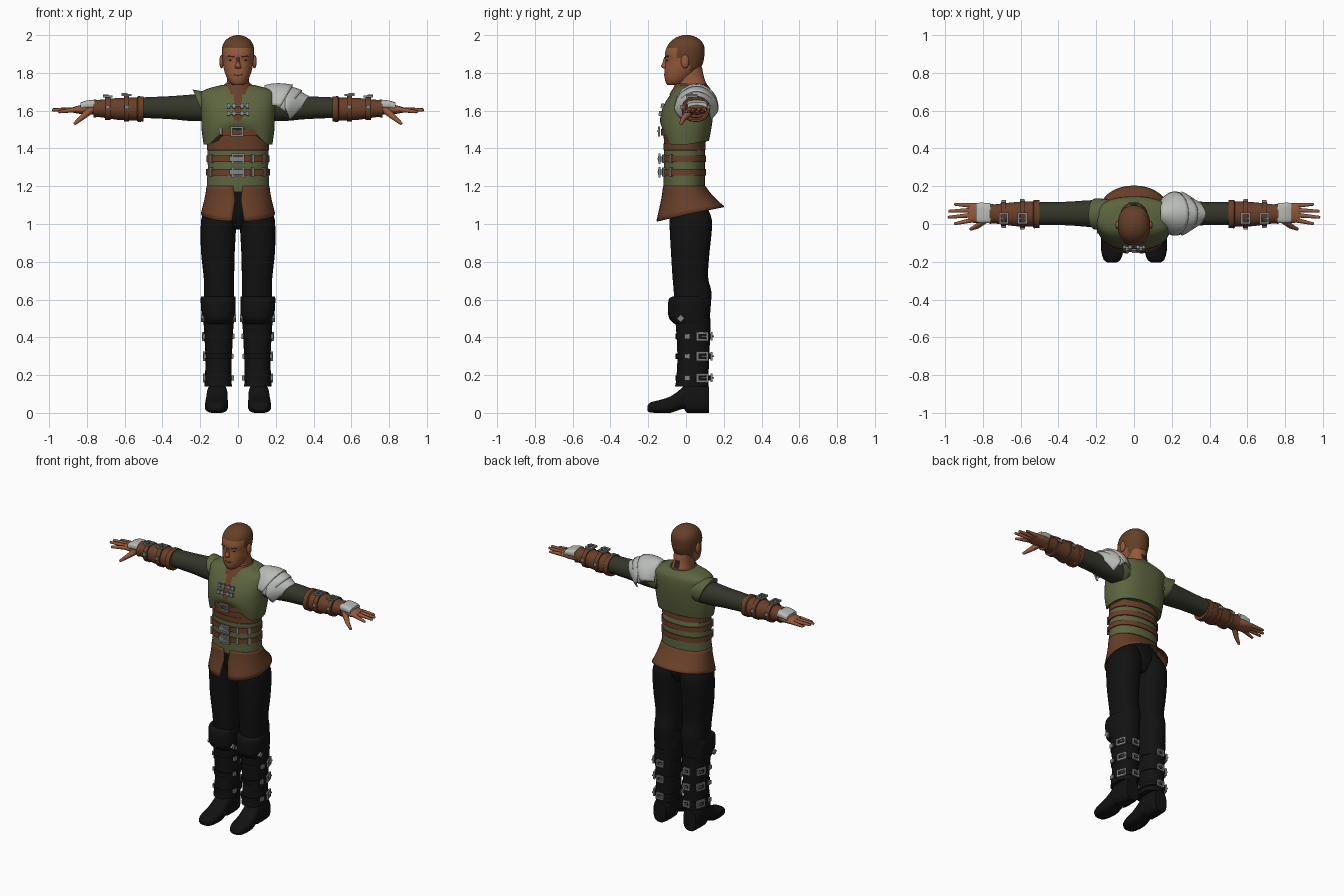
import bpy, bmesh
from math import sin, cos, pi, radians, copysign
from mathutils import Matrix, Vector, Euler

cube = bpy.data.objects.get("Cube")
if cube:
    bpy.data.objects.remove(cube, do_unlink=True)


def material(name, rgb):
    mat = bpy.data.materials.new(name)
    mat.use_nodes = True
    mat.diffuse_color = (*rgb, 1)
    mat.node_tree.nodes["Principled BSDF"].inputs["Base Color"].default_value = (*rgb, 1)
    return mat


SKIN = material("skin", (.30, .10, .045))
HAIR = material("cropped_hair", (.13, .05, .02))
GREEN = material("green_cloth", (.11, .13, .05))
SLEEVE = material("dark_sleeve", (.035, .037, .022))
LEATHER = material("brown_leather", (.14, .05, .022))
BLACK = material("black_leather", (.006, .006, .006))
PLATE = material("pale_plate", (.48, .50, .47))
METAL = material("buckle_metal", (.22, .24, .23))
DARK = material("dark_detail", (.03, .015, .01))
LIPS = material("lips", (.17, .05, .03))


def finish(name, bm, mats, rule=None, side=1, angle=40):
    """Turn a bmesh into a shaded object, mirrored in x when side is -1."""
    bmesh.ops.scale(bm, vec=(side, 1, 1), verts=bm.verts)
    bmesh.ops.recalc_face_normals(bm, faces=bm.faces)
    for f in bm.faces:
        f.smooth = True
        if rule:
            f.material_index = rule(f.calc_center_median())
    mesh = bpy.data.meshes.new(name)
    bm.to_mesh(mesh)
    bm.free()
    for mat in mats:
        mesh.materials.append(mat)
    mesh.set_sharp_from_angle(angle=radians(angle))
    obj = bpy.data.objects.new(name, mesh)
    bpy.context.collection.objects.link(obj)
    return obj


def refine(rings, sub):
    """Smoothly interpolate between rings."""
    out = []
    for i in range(len(rings) - 1):
        a, b, c, d = (rings[max(0, min(len(rings) - 1, i + k))] for k in (-1, 0, 1, 2))
        for s in range(sub):
            t = s / sub
            out.append([q + t / 2 * (r - p + t * (2 * p - 5 * q + 4 * r - w + t * (3 * (q - r) + w - p)))
                        for p, q, r, w in zip(a, b, c, d)])
    return out + [rings[-1]]


def loft(name, axis, rings, mats, rule=None, side=1, sub=3, n=32, p=2.2, caps=True, warp=None, slit=False):
    """Rings are (position on axis, min and max of first cross axis, min and max of second)."""
    bm = bmesh.new()
    rows = []
    for t, a0, a1, b0, b1 in (refine(rings, sub) if sub > 1 else rings):
        row = []
        for i in range(n):
            g = 2 * pi * (i + .5) / n - pi / 2
            a = (a0 + a1) / 2 + (a1 - a0) / 2 * copysign(abs(cos(g)) ** (2 / p), cos(g))
            b = (b0 + b1) / 2 + (b1 - b0) / 2 * copysign(abs(sin(g)) ** (2 / p), sin(g))
            co = {"x": (t, a, b), "y": (a, t, b), "z": (a, b, t)}[axis]
            row.append(bm.verts.new(warp(*co) if warp else co))
        rows.append(row)
    for r, s in zip(rows, rows[1:]):
        for i in range(n - 1 if slit else n):
            j = (i + 1) % n
            bm.faces.new((r[i], r[j], s[j], s[i]))
    if caps:
        bm.faces.new(rows[0])
        bm.faces.new(rows[-1])
    return finish(name, bm, mats, rule, side)


def sym(rings):
    """Expand (z, half width, front, back) to full rings."""
    return [(z, -w, w, f, b) for z, w, f, b in rings]


def boxes(name, parts, mat, loc, rot=(0, 0, 0), side=1):
    bm = bmesh.new()
    base = Matrix.Translation(loc) @ Euler([radians(r) for r in rot]).to_matrix().to_4x4()
    for pos, size in parts:
        bmesh.ops.create_cube(bm, size=1, matrix=base @ Matrix.Translation(pos) @ Matrix.Diagonal((*size, 1)))
    return finish(name, bm, [mat], side=side, angle=30)


def buckle(name, loc, w, h, rot=(0, 0, 0), side=1, t=.011):
    parts = [((k * w / 2, 0, 0), (t, t, h + t)) for k in (-1, 1)]
    parts += [((0, 0, k * h / 2), (w, t, t)) for k in (-1, 1)]
    parts.append(((w / 4, -t / 2, 0), (w / 2 + t, t, t * .7)))
    boxes(name, parts, METAL, loc, rot, side)


def ball(name, loc, size, mat, side=1):
    bm = bmesh.new()
    bmesh.ops.create_uvsphere(bm, u_segments=16, v_segments=10, radius=1,
                              matrix=Matrix.Translation(loc) @ Matrix.Diagonal((*size, 1)))
    finish(name, bm, [mat], side=side)


def digit(name, a, b, r0, r1, side):
    a, b = Vector(a), Vector(b)
    bm = bmesh.new()
    d = b - a
    turn = d.to_track_quat("Z", "Y").to_matrix().to_4x4()
    bmesh.ops.create_cone(bm, cap_ends=True, segments=10, radius1=r0, radius2=r1, depth=d.length,
                          matrix=Matrix.Translation((a + b) / 2) @ turn)
    bmesh.ops.create_uvsphere(bm, u_segments=10, v_segments=6, radius=r1, matrix=Matrix.Translation(b))
    finish(name, bm, [SKIN], side=side)


# Head, face and neck
def hair_rule(c):
    hairline = c.z > 1.935 or (c.y > -.05 and c.z > 1.88) or (c.y > .02 and c.z > 1.81)
    return int(hairline)


loft("head", "z", sym([(1.735, .025, -.098, -.04), (1.75, .045, -.108, 0), (1.78, .062, -.114, .035),
     (1.82, .075, -.113, .075), (1.86, .081, -.109, .092), (1.90, .086, -.112, .098), (1.94, .083, -.10, .097),
     (1.97, .068, -.077, .08), (1.99, .042, -.047, .052), (2, .012, -.015, .02)]),
     [SKIN, HAIR], hair_rule, sub=4, n=40)
loft("nose", "z", [(1.885, -.007, .007, -.116, -.09), (1.85, -.011, .011, -.126, -.09),
     (1.835, -.016, .016, -.133, -.09), (1.822, -.015, .015, -.120, -.09)], [SKIN], n=12)
ball("mouth", (0, -.109, 1.79), (.025, .008, .007), LIPS)
for s, tag in ((1, "left"), (-1, "right")):
    ball(tag + "_ear", (.087, -.005, 1.86), (.012, .022, .036), SKIN, s)
    ball(tag + "_eye", (.034, -.097, 1.866), (.013, .006, .005), DARK, s)
    boxes(tag + "_eyebrow", [((0, 0, 0), (.036, .008, .007))], DARK, (.036, -.101, 1.887), (0, -6, 20), s)
loft("neck", "z", sym([(1.68, .08, -.04, .125), (1.74, .062, -.045, .108), (1.78, .058, -.05, .095),
     (1.83, .06, -.05, .085)]), [SKIN, DARK],
     lambda c: int(abs(c.x) < .014 and c.y > .05 and c.z < 1.79), sub=4)
loft("collar", "z", sym([(1.685, .095, -.09, .115), (1.72, .085, -.068, .115), (1.745, .068, -.056, .11)]),
     [LEATHER], caps=False)

# Torso layers
loft("waist_wrap", "z", sym([(1.17, .163, -.118, .1), (1.22, .165, -.12, .1), (1.30, .16, -.118, .1),
     (1.39, .163, -.118, .1), (1.395, .157, -.113, .097), (1.5, .172, -.122, .118), (1.6, .17, -.11, .12)]),
     [GREEN, LEATHER], lambda c: int(c.z > 1.392), sub=1, n=48)


def vest_hem(x, y, z):
    lift = max(0, min(1, (1.56 - z) / .14))
    bump = .09 * max(0, 1 - (x / .15) ** 2) if y < 0 else .02 * max(0, y / .12)
    return x, y, z + lift * bump


loft("vest", "z", sym([(1.42, .182, -.125, .122), (1.5, .193, -.137, .135), (1.58, .196, -.134, .144),
     (1.64, .2, -.112, .147), (1.69, .2, -.08, .143), (1.715, .165, -.06, .13), (1.735, .09, -.04, .115)]),
     [GREEN, LEATHER], lambda c: int(abs(c.x) < .008 and c.y < 0 and c.z > 1.55), n=48, p=2.4, warp=vest_hem)
for i, (z, w, f, b) in enumerate([(1.345, .168, -.126, .107), (1.275, .169, -.127, .107),
                                  (1.485, .18, -.133, .126), (1.41, .164, -.119, .104)]):
    h = .017
    loft("torso_strap_%d" % i, "z", sym([(z - h, w - .01, f + .01, b - .01), (z - h, w, f, b),
         (z + h, w, f, b), (z + h, w - .01, f + .01, b - .01)]), [LEATHER], sub=1, n=48, caps=False)
for z in (1.345, 1.275):
    buckle("waist_buckle", (0, -.14, z), .058, .044)
    boxes("waist_buckle_backing", [((0, 0, 0), (.07, .02, .026))], METAL, (-.01, -.137, z))
    for x, y, r in ((.078, -.118, 20), (.138, -.08, 48), (-.142, -.077, -50)):
        boxes("belt_fitting", [((0, 0, 0), (.016, .016, .046))], METAL, (x, y, z), (0, 0, r))
buckle("chest_buckle", (-.005, -.142, 1.49), .058, .042)
boxes("chest_strap_tip", [((0, 0, 0), (.014, .012, .032))], METAL, (-.09, -.122, 1.49), (0, 0, -18))
for z, y in ((1.625, -.125), (1.585, -.136)):
    boxes("vest_clasp", [((0, 0, 0), (.10, .01, .009))] +
          [((k, 0, 0), (.016, .016, .026)) for k in (-.05, -.02, .02, .05)], METAL, (0, y, z), (-12, 0, 0))


# Flared skirt with a slit in front
def skirt_shape(x, y, z):
    low = (1.2 - z) / .15
    if y < 0:
        x += copysign((-.012 + .03 * low) * max(0, 1 - abs(x) / .16), x)
    return x, y, z + low * .22 * y


skirt = loft("skirt", "z", sym([(1.2, .167, -.122, .104), (1.14, .176, -.132, .14), (1.05, .196, -.157, .203)]),
             [LEATHER], n=48, caps=False, warp=skirt_shape, slit=True)
skirt.modifiers.new("thickness", "SOLIDIFY").thickness = .008
loft("trouser_seat", "z", sym([(.97, .05, -.03, .09), (1.05, .12, -.08, .12), (1.17, .14, -.095, .085)]), [BLACK])

for s, tag in ((1, "left_"), (-1, "right_")):
    # Arm, bracer and hand
    loft(tag + "shoulder_flap", "x", [(.13, -.02, .13, 1.55, 1.70), (.18, -.03, .135, 1.545, 1.708),
         (.20, -.03, .135, 1.545, 1.712)], [GREEN], side=s,
         warp=lambda x, y, z: (x + (.035 * (z - 1.62) / .08 if x > .15 else 0), y, z))
    loft(tag + "sleeve", "x", [(.14, -.025, .13, 1.545, 1.69), (.25, -.015, .125, 1.545, 1.685),
         (.36, -.007, .118, 1.555, 1.677), (.52, -.005, .115, 1.562, 1.67)], [SLEEVE], side=s)
    loft(tag + "bracer", "x", [(.50, -.022, .127, 1.542, 1.676), (.53, -.023, .127, 1.54, 1.677),
         (.535, -.014, .12, 1.547, 1.67), (.63, -.012, .116, 1.55, 1.668), (.74, .003, .104, 1.567, 1.657),
         (.765, .0, .108, 1.563, 1.66)], [LEATHER], side=s, sub=1)
    for x, g in ((.59, 0), (.69, .007)):
        loft(tag + "bracer_strap", "x", [(x + d, -.021 + g, .125 - g, 1.542 + g, 1.678 - g) for d in (-.014, .014)],
             [LEATHER], side=s, sub=1)
        buckle(tag + "bracer_buckle", (x, .03, 1.682 - g), .04, .05, (-90, 0, 0), s)
        for y, z, r in ((-.022 + g, 1.62, 0), (.126 - g, 1.62, 180)):
            boxes(tag + "bracer_stud", [((0, 0, 0), (.024, .014, .022))], METAL, (x, y, z), (0, 0, r), s)
    loft(tag + "palm", "x", [(.73, .015, .095, 1.58, 1.645), (.79, .01, .108, 1.578, 1.638),
         (.84, .005, .112, 1.583, 1.628), (.875, .01, .11, 1.59, 1.618)], [SKIN], side=s, n=20)
    loft(tag + "hand_plate", "x", [(.76, .006, .11, 1.61, 1.657), (.80, .004, .113, 1.61, 1.654),
         (.835, .008, .112, 1.605, 1.643)], [PLATE], side=s, n=20, p=3.5)
    for y0, y1, x1, z1 in ((.02, .002, .945, 1.594), (.047, .036, .978, 1.604),
                           (.073, .068, .975, 1.606), (.098, .104, .945, 1.602)):
        digit(tag + "finger", (.86, y0, 1.605), (x1, y1, z1), .0135, .008, s)
    digit(tag + "thumb", (.785, .025, 1.6), (.83, -.012, 1.56), .021, .014, s)
    digit(tag + "thumb_tip", (.83, -.012, 1.56), (.862, -.026, 1.534), .014, .009, s)

    # Trousers, knee guard and boot
    loft(tag + "trouser_leg", "z", [(1.15, .01, .14, -.075, .08), (1.05, .008, .188, -.085, .13),
         (.98, .01, .198, -.087, .138), (.85, .017, .196, -.08, .125), (.72, .02, .182, -.072, .117),
         (.64, .02, .18, -.065, .135), (.55, .022, .18, -.06, .13), (.4, .03, .17, -.05, .12)], [BLACK], side=s, p=2.4)
    loft(tag + "knee_guard", "z", [(.615, .014, .196, -.075, .11), (.60, .012, .198, -.092, .118),
         (.55, .012, .196, -.096, .122), (.50, .014, .19, -.09, .124), (.47, .024, .182, -.06, .12)],
         [BLACK], side=s, p=2.4)
    loft(tag + "boot_shaft", "z", [(.5, .022, .184, -.058, .13), (.4, .027, .178, -.05, .128),
         (.28, .033, .172, -.046, .122), (.18, .034, .176, -.052, .12), (.14, .032, .178, -.058, .12)],
         [BLACK], side=s, p=2.4)
    loft(tag + "boot_foot", "y", [(-.205, .095, .135, .012, .035), (-.19, .072, .16, .002, .055),
         (-.14, .055, .174, 0, .068), (-.08, .053, .174, 0, .088), (-.03, .055, .168, .018, .125),
         (-.005, .055, .166, .018, .15), (.005, .055, .166, 0, .155), (.09, .055, .166, 0, .155),
         (.122, .066, .158, 0, .14)], [BLACK], side=s, sub=2, p=2.8)
    for z, x in ((.405, .178), (.30, .173), (.185, .174)):
        loft(tag + "boot_strap", "z", [(z + d, .205 - x - .004, x + .004, -.055, .13) for d in (-.014, .014)],
             [BLACK], side=s, sub=1, p=2.4)
        buckle(tag + "boot_buckle", (x - .004, .085, z), .055, .038, (0, 0, 108), s)
        buckle(tag + "boot_back_buckle", (.10, .136, z), .04, .034, (0, 0, 180), s)
        for side_x in (x, .206 - x):
            boxes(tag + "boot_stud", [((0, 0, 0), (.02, .028, .026))], METAL, (side_x, .005, z), (0, 0, 0), s)
    for side_x in (.186, .02):
        boxes(tag + "knee_stud", [((0, 0, 0), (.02, .028, .028))], METAL, (side_x, -.03, .5), (45, 0, 0), s)

# Layered shoulder guard on the left shoulder
for k, (x0, x1, sweep) in enumerate([(.14, .29, .07), (.20, .34, .10), (.25, .392, .125)]):
    bm = bmesh.new()
    grid = []
    for i in range(9):
        u, row = i / 8, []
        x = x0 + (x1 - x0) * u
        half = .117 - 2.6 * (x - .27) ** 2
        for j in range(25):
            a = (j / 12 - 1) * 1.5
            top = 1.738 - 2.1 * (x - .21) ** 2 + .007 * (1 - k) + .006 * u ** 4
            row.append(bm.verts.new((x - sweep * u * (1 - cos(a)), .055 + half * sin(a), top - .125 * (1 - cos(a)))))
        grid.append(row)
    for r, q in zip(grid, grid[1:]):
        for j in range(24):
            bm.faces.new((r[j], r[j + 1], q[j + 1], q[j]))
    guard = finish("shoulder_guard_plate_%d" % k, bm, [PLATE])
    guard.modifiers.new("thickness", "SOLIDIFY").thickness = .009
